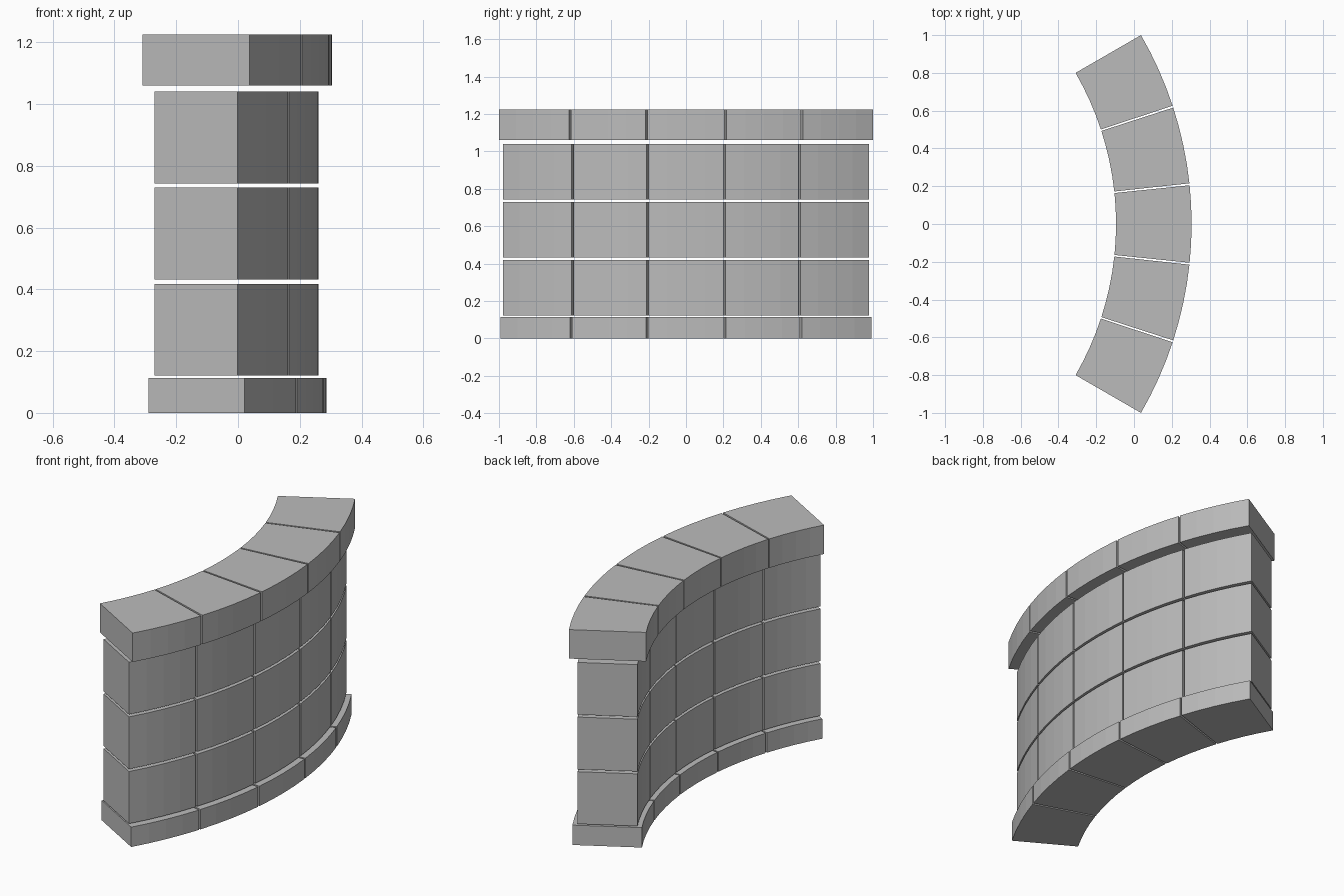
import bpy
import bmesh
from math import sin, cos, radians

cube = bpy.data.objects.get("Cube")
if cube:
    bpy.data.objects.remove(cube, do_unlink=True)

stone = bpy.data.materials.new("grey_stone")
stone.use_nodes = True
grey = (0.5, 0.5, 0.5, 1.0)
stone.diffuse_color = grey
stone.node_tree.nodes["Principled BSDF"].inputs["Base Color"].default_value = grey

CENTRE_X = -1.695     # centre of the curve
SPAN = 60.0           # total sweep in degrees
COLUMNS = 5
GAP = 0.3             # open joint between neighbours, degrees
WIDTH = (SPAN - GAP * (COLUMNS - 1)) / COLUMNS
STEPS = 4             # flat facets along each block


def curved_block(name, r_in, r_out, z0, z1, start):
    """One arc-shaped stone, extruded upward from its plan outline."""
    angles = [radians(start + WIDTH * i / STEPS) for i in range(STEPS + 1)]
    outline = [(r_out, a) for a in angles] + [(r_in, a) for a in reversed(angles)]
    bm = bmesh.new()
    base = bm.faces.new([bm.verts.new((CENTRE_X + r * cos(a), r * sin(a), z0))
                         for r, a in outline])
    top = bmesh.ops.extrude_face_region(bm, geom=[base])["geom"]
    bmesh.ops.translate(bm, vec=(0, 0, z1 - z0),
                        verts=[v for v in top if isinstance(v, bmesh.types.BMVert)])
    bmesh.ops.recalc_face_normals(bm, faces=bm.faces)
    mesh = bpy.data.meshes.new(name)
    bm.to_mesh(mesh)
    bm.free()
    mesh.materials.append(stone)
    bpy.context.collection.objects.link(bpy.data.objects.new(name, mesh))


# Courses from the ground up: name, inner radius, outer radius, bottom, top
courses = [
    ("base_stone", 1.622, 1.982, 0.0, 0.113),
    ("lower_wall_block", 1.645, 1.955, 0.121, 0.418),
    ("middle_wall_block", 1.645, 1.955, 0.432, 0.729),
    ("upper_wall_block", 1.645, 1.955, 0.743, 1.04),
    ("coping_stone", 1.6, 2.0, 1.06, 1.225),
]
for name, r_in, r_out, z0, z1 in courses:
    for col in range(COLUMNS):
        curved_block(f"{name}_{col + 1}", r_in, r_out, z0, z1,
                     -SPAN / 2 + col * (WIDTH + GAP))
